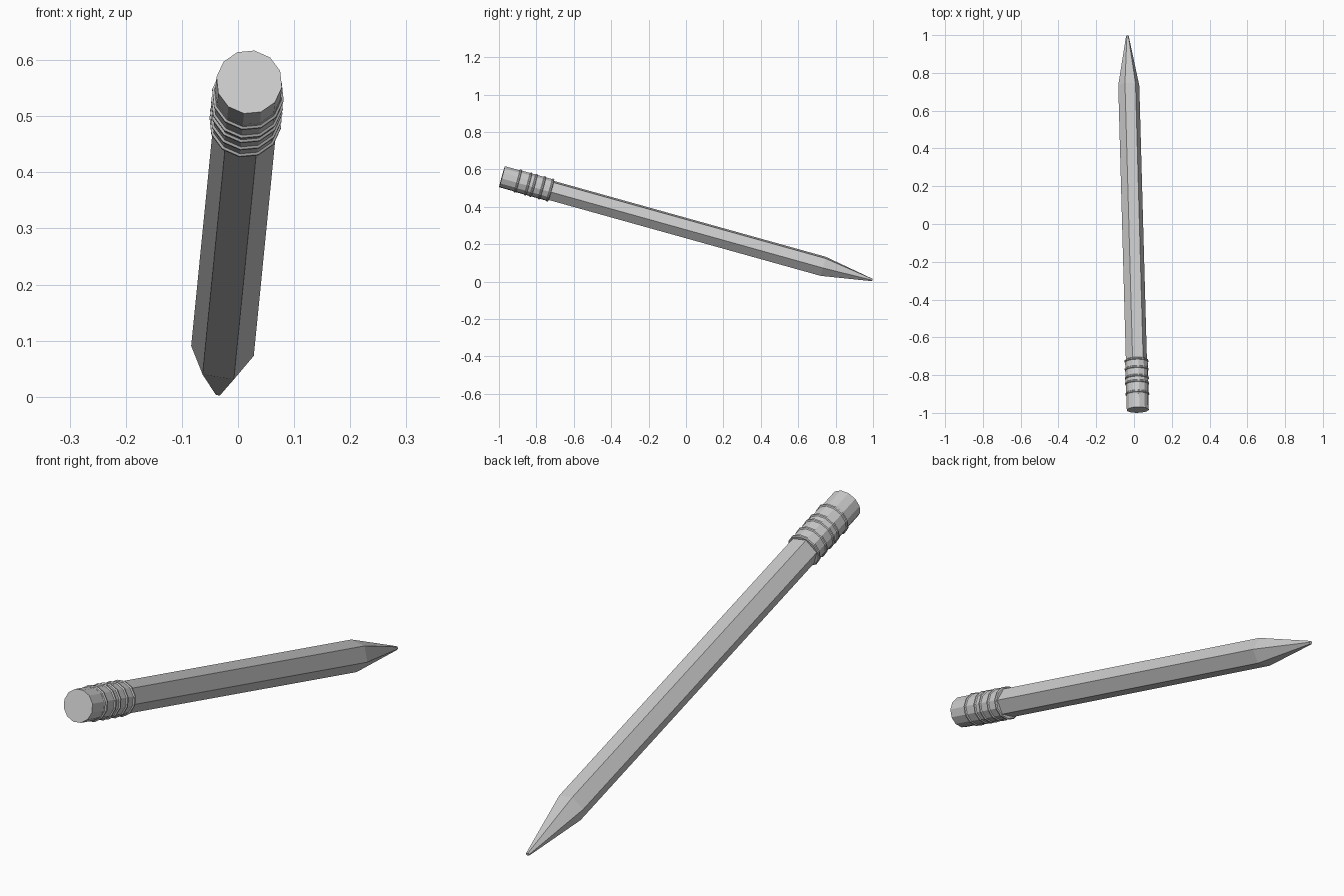
import bpy, bmesh
from math import sin, cos, radians, tau
from mathutils import Vector

if "Cube" in bpy.data.objects:
    bpy.data.objects.remove(bpy.data.objects["Cube"])

# Pencil axis, from eraser end to tip
START = Vector((0.02, -0.984, 0.561))
TIP = Vector((-0.035, 0.998, 0.008))
D = (TIP - START).normalized()
U = (Vector((1, 0, 0)) - D * D.x).normalized()
V = U.cross(D)
LENGTH = (TIP - START).length
PHASE = radians(-9)


def sweep(name, profile, sides):
    """Faceted solid of rings (distance along axis, radius) with capped ends."""
    bm = bmesh.new()
    rings = []
    for t, r in profile:
        rings.append([bm.verts.new(START + D * t + r * (
            U * cos(PHASE + tau * i / sides) + V * sin(PHASE + tau * i / sides)))
            for i in range(sides)])
    for a, b in zip(rings, rings[1:]):
        for i in range(sides):
            j = (i + 1) % sides
            bm.faces.new((a[i], a[j], b[j], b[i]))
    bm.faces.new(rings[0])
    bm.faces.new(rings[-1])
    bmesh.ops.recalc_face_normals(bm, faces=bm.faces)
    mesh = bpy.data.meshes.new(name)
    bm.to_mesh(mesh)
    bm.free()
    obj = bpy.data.objects.new(name, mesh)
    bpy.context.collection.objects.link(obj)
    return obj


# Eraser
sweep("eraser", [(0, 0.059), (0.12, 0.059)], 12)

# Metal ferrule with raised bands
profile = [(0.075, 0.0595)]
for t in (0.088, 0.145, 0.175, 0.222, 0.268):
    profile += [(t - 0.006, 0.0605), (t - 0.003, 0.0645),
                (t + 0.003, 0.0645), (t + 0.006, 0.0605)]
sweep("ferrule", profile, 12)

# Hexagonal shaft with sharpened point
sweep("shaft", [(0.11, 0.0565), (LENGTH - 0.275, 0.0565),
                (LENGTH - 0.002, 0.007)], 6)
